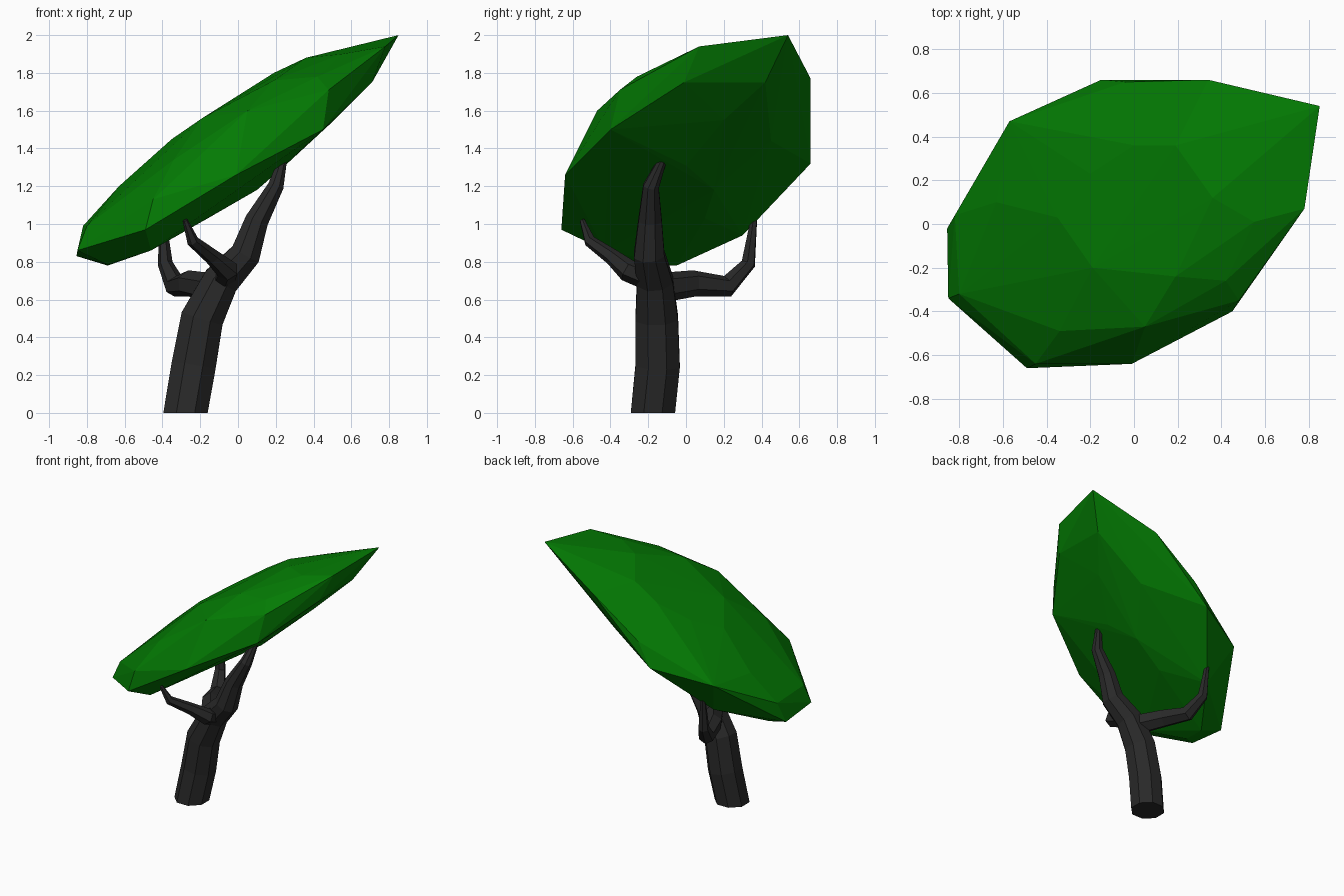
import bpy, bmesh, math
from mathutils import Vector


def material(name, rgb):
    m = bpy.data.materials.new(name)
    m.diffuse_color = (*rgb, 1)
    return m


def finish(bm, name, mat):
    bmesh.ops.recalc_face_normals(bm, faces=bm.faces[:])
    mesh = bpy.data.meshes.new(name)
    bm.to_mesh(mesh)
    bm.free()
    mesh.materials.append(mat)
    obj = bpy.data.objects.new(name, mesh)
    bpy.context.collection.objects.link(obj)
    return obj


def limb(name, path, mat, sides):
    """Tapered tube through (x, y, z, radius) points; a ring on the ground stays level."""
    pts = [Vector(p[:3]) for p in path]
    bm = bmesh.new()
    rings = []
    axis, ref = None, Vector((1, 0, 0))
    for i, p in enumerate(pts):
        a, b = pts[max(i - 1, 0)], pts[min(i + 1, len(pts) - 1)]
        new = Vector((0, 0, 1)) if p.z == 0 else (b - a).normalized()
        if axis:
            ref = axis.rotation_difference(new) @ ref
        else:
            ref = (ref - new * ref.dot(new)).normalized()
        axis = new
        side = axis.cross(ref)
        ring = []
        for k in range(sides):
            t = 2 * math.pi * (k + 0.5) / sides
            ring.append(bm.verts.new(p + path[i][3] * (math.cos(t) * ref + math.sin(t) * side)))
        rings.append(ring)
    for r, s in zip(rings, rings[1:]):
        for k in range(sides):
            n = (k + 1) % sides
            bm.faces.new((r[k], r[n], s[n], s[k]))
    bm.faces.new(rings[0])
    bm.faces.new(rings[-1])
    return finish(bm, name, mat)


bark = material("bark", (0.022, 0.022, 0.022))
leaf = material("leaf", (0.001, 0.195, 0.001))

# Trunk running into the tallest branch
limb("trunk", [(-0.278, -0.175, 0, 0.127), (-0.235, -0.15, 0.25, 0.127),
               (-0.19, -0.155, 0.5, 0.122), (-0.09, -0.165, 0.70, 0.103),
               (0.04, -0.195, 0.84, 0.087), (0.10, -0.19, 1.02, 0.067),
               (0.20, -0.185, 1.20, 0.045), (0.24, -0.12, 1.35, 0.022)], bark, 8)

# Side branches
limb("front_branch", [(-0.08, -0.17, 0.70, 0.065), (-0.055, -0.31, 0.755, 0.06),
                      (-0.135, -0.39, 0.825, 0.043), (-0.24, -0.51, 0.91, 0.032),
                      (-0.28, -0.55, 1.02, 0.014)], bark, 6)
limb("back_branch", [(-0.13, -0.15, 0.66, 0.08), (-0.26, 0.04, 0.685, 0.07),
                     (-0.33, 0.22, 0.67, 0.058), (-0.385, 0.33, 0.79, 0.04),
                     (-0.40, 0.36, 1.03, 0.018)], bark, 6)

# Faceted canopy: outer rim, upper dome and underside points wrapped in a hull
rim = [(0.85, 0.54, 2.0), (0.78, 0.07, 1.94), (0.71, -0.01, 1.75), (0.45, -0.40, 1.50),
       (0.48, -0.35, 1.71), (-0.01, -0.64, 1.26), (-0.49, -0.66, 0.97), (-0.45, -0.64, 1.13),
       (-0.85, -0.34, 0.86), (-0.855, -0.02, 0.83), (-0.57, 0.47, 1.22), (-0.15, 0.66, 1.32),
       (0.34, 0.66, 1.77), (-0.04, 0.65, 1.50)]
dome = [(0.42, -0.26, 1.78), (0.05, -0.47, 1.60), (-0.34, -0.49, 1.34), (-0.80, -0.32, 0.99),
        (-0.82, 0.04, 0.99), (0.55, 0.01, 1.90), (0.36, 0.12, 1.88), (0.19, 0.36, 1.80),
        (0.0, 0.36, 1.68), (-0.20, 0.23, 1.55), (-0.35, 0.03, 1.45), (-0.19, -0.20, 1.56),
        (0.19, -0.24, 1.76), (-0.63, 0.10, 1.20)]
underside = [(0.70, 0.42, 1.75), (0.51, 0.20, 1.55), (0.31, 0.45, 1.44), (0.25, 0.0, 1.31),
             (0.10, 0.15, 1.18), (-0.16, 0.10, 1.03), (-0.45, 0.30, 0.94),
             (-0.46, -0.43, 0.86), (-0.69, -0.05, 0.78), (-0.69, -0.22, 0.785)]
bm = bmesh.new()
for p in rim + dome + underside:
    bm.verts.new(p)
bmesh.ops.convex_hull(bm, input=bm.verts[:])
loose = [v for v in bm.verts if not v.link_faces]
bmesh.ops.delete(bm, geom=loose, context='VERTS')
finish(bm, "canopy", leaf)
